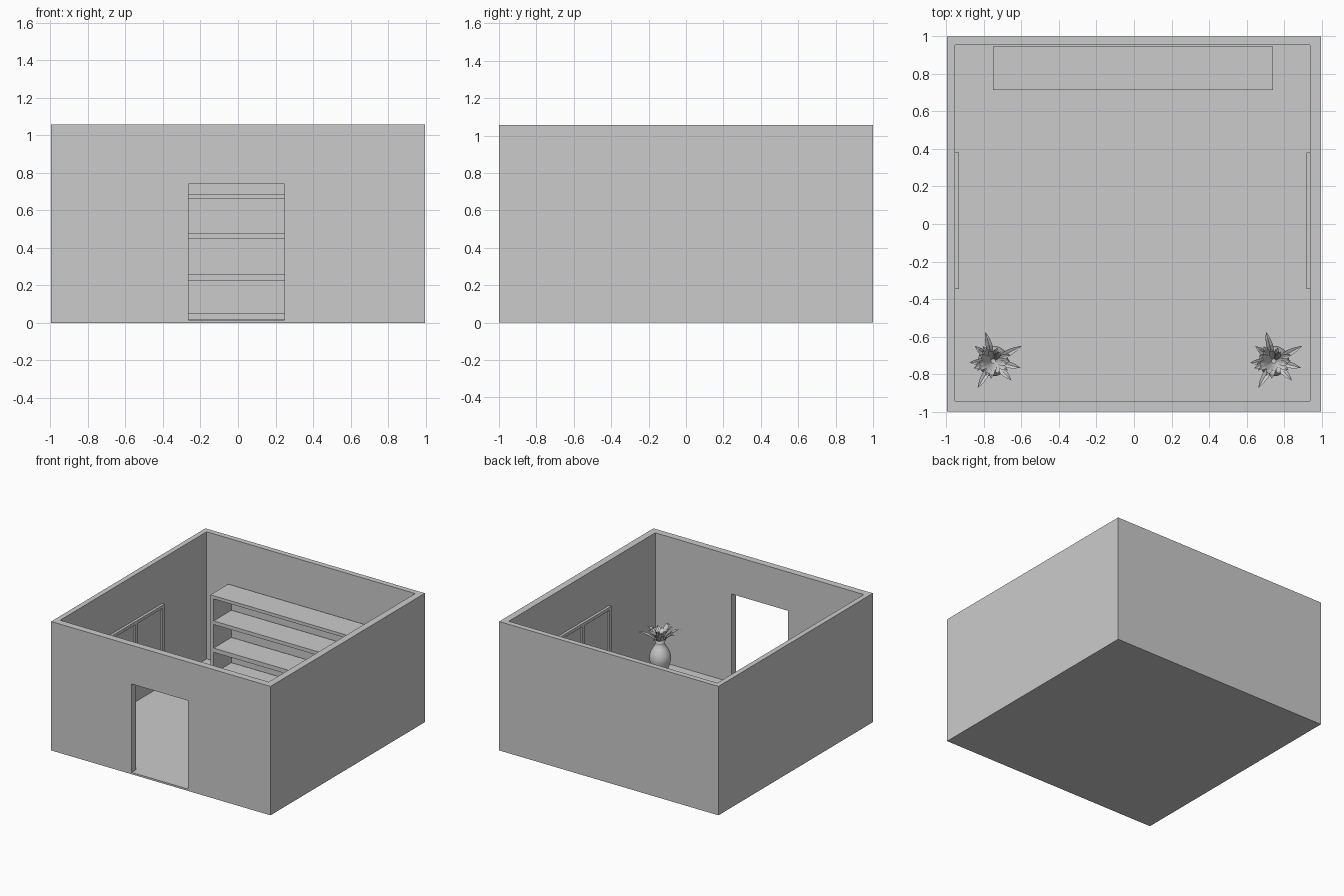
import bpy, bmesh, math, random
from mathutils import Vector

if "Cube" in bpy.data.objects:
    bpy.data.objects.remove(bpy.data.objects["Cube"])

random.seed(4)


def add_mesh(name, bm):
    bmesh.ops.recalc_face_normals(bm, faces=bm.faces)
    me = bpy.data.meshes.new(name)
    bm.to_mesh(me)
    bm.free()
    ob = bpy.data.objects.new(name, me)
    bpy.context.collection.objects.link(ob)
    return ob


def add_box(bm, lo, hi):
    vs = bmesh.ops.create_cube(bm, size=1)['verts']
    for v in vs:
        v.co = Vector([(a + b) / 2 + c * (b - a) for a, b, c in zip(lo, hi, v.co)])


def boxes(name, *spans):
    bm = bmesh.new()
    for lo, hi in spans:
        add_box(bm, lo, hi)
    return add_mesh(name, bm)


FLOOR = 0.015

# room shell: solid block hollowed out, with a doorway in the front wall
room = boxes("room_walls", ((-0.995, -1, 0), (0.995, 1, 1.057)))
cutters = [
    boxes("room_cutter", ((-0.953, -0.943, FLOOR), (0.939, 0.955, 1.3))),
    boxes("door_cutter", ((-0.265, -1.2, FLOOR), (0.247, -0.8, 0.74))),
]
for c in cutters:
    m = room.modifiers.new(c.name, 'BOOLEAN')
    m.operation = 'DIFFERENCE'
    m.solver = 'EXACT'
    m.object = c
    c.hide_render = True
    c.hide_viewport = True
    c.display_type = 'WIRE'

# bookcase: two side panels and four boards
X0, X1, Y0, Y1, T = -0.751, 0.74, 0.715, 0.945, 0.03
spans = [((X0, Y0, FLOOR), (X0 + T, Y1, 0.66)), ((X1 - T, Y0, FLOOR), (X1, Y1, 0.66)),
         ((X0, Y0, 0.66), (X1, Y1, 0.686))]
for z0, z1 in ((0.018, 0.05), (0.222, 0.257), (0.45, 0.48)):
    spans.append(((X0 + T, Y0, z0), (X1 - T, Y1, z1)))
boxes("bookcase", *spans)


# two-pane windows mounted on the inner side walls
def window(name, wall_x, into_room):
    ya, yb, za, zb, f = -0.345, 0.38, 0.22, 0.69, 0.026
    mid = (ya + yb) / 2

    def bar(y0, y1, z0, z1, depth):
        xs = sorted((wall_x, wall_x + into_room * depth))
        return (xs[0], y0, z0), (xs[1], y1, z1)

    boxes(name + "_frame",
          bar(ya, yb, zb - f, zb, 0.021), bar(ya, yb, za, za + f, 0.021),
          bar(ya, ya + f, za + f, zb - f, 0.021), bar(yb - f, yb, za + f, zb - f, 0.021),
          bar(mid - f / 2, mid + f / 2, za + f, zb - f, 0.021))
    boxes(name + "_glass", bar(ya + f, mid - f / 2, za + f, zb - f, 0.006),
          bar(mid + f / 2, yb - f, za + f, zb - f, 0.006))


window("left_window", -0.953, 1)
window("right_window", 0.939, -1)


# lathed vase
def make_vase(name):
    profile = [(0, 0), (0.048, 0), (0.047, 0.012), (0.055, 0.05), (0.07, 0.095),
               (0.08, 0.135), (0.081, 0.165), (0.073, 0.2), (0.054, 0.235), (0.038, 0.26),
               (0.035, 0.275), (0.044, 0.305), (0.039, 0.305), (0.03, 0.275), (0, 0.27)]
    bm = bmesh.new()
    vs = [bm.verts.new((r, 0, z)) for r, z in profile]
    es = [bm.edges.new(p) for p in zip(vs, vs[1:])]
    bmesh.ops.spin(bm, geom=vs + es, cent=(0, 0, 0), axis=(0, 0, 1),
                   angle=math.tau, steps=32, use_duplicate=False)
    bmesh.ops.remove_doubles(bm, verts=bm.verts, dist=1e-5)
    ob = add_mesh(name, bm)
    for p in ob.data.polygons:
        p.use_smooth = True
    return ob


# pointed arching leaf, creased along its midrib
def add_leaf(bm, angle, reach, rise, width):
    out = Vector((math.cos(angle), math.sin(angle), 0))
    side = Vector((-out.y, out.x, 0))
    rows = []
    for t, w in ((0, 0.4), (0.25, 0.8), (0.5, 1), (0.75, 0.7)):
        z = 0.275 + rise * (1.6 * t - 0.6 * t ** 3)
        c = out * (0.012 + reach * t) + Vector((0, 0, z))
        edge = Vector((0, 0, 0.2 * width * w))
        rows.append([bm.verts.new(p) for p in
                     (c - side * width * w / 2 + edge, c, c + side * width * w / 2 + edge)])
    tip = bm.verts.new(out * (0.012 + reach) + Vector((0, 0, 0.275 + rise)))
    for a, b in zip(rows, rows[1:]):
        for i in (0, 1):
            bm.faces.new((a[i], a[i + 1], b[i + 1], b[i]))
    for i in (0, 1):
        bm.faces.new((rows[-1][i], rows[-1][i + 1], tip))


def make_leaves(name):
    bm = bmesh.new()
    # long outer leaves
    for deg, reach in ((105, 0.15), (28, 0.16), (-14, 0.138), (-47, 0.13),
                       (-120, 0.155), (184, 0.115), (141, 0.115), (-160, 0.1)):
        add_leaf(bm, math.radians(deg), reach, random.uniform(0.075, 0.1), 0.036)
    # shorter inner leaves
    for i in range(16):
        add_leaf(bm, i * 2.4, random.uniform(0.04, 0.09), random.uniform(0.08, 0.14), 0.032)
    return add_mesh(name, bm)


vase = make_vase("left_vase")
leaves = make_leaves("left_plant_leaves")
for ob, name in ((vase, "right_vase"), (leaves, "right_plant_leaves")):
    ob.location = (-0.75, -0.73, FLOOR)
    twin = ob.copy()
    twin.name = name
    twin.location.x = 0.745
    bpy.context.collection.objects.link(twin)
